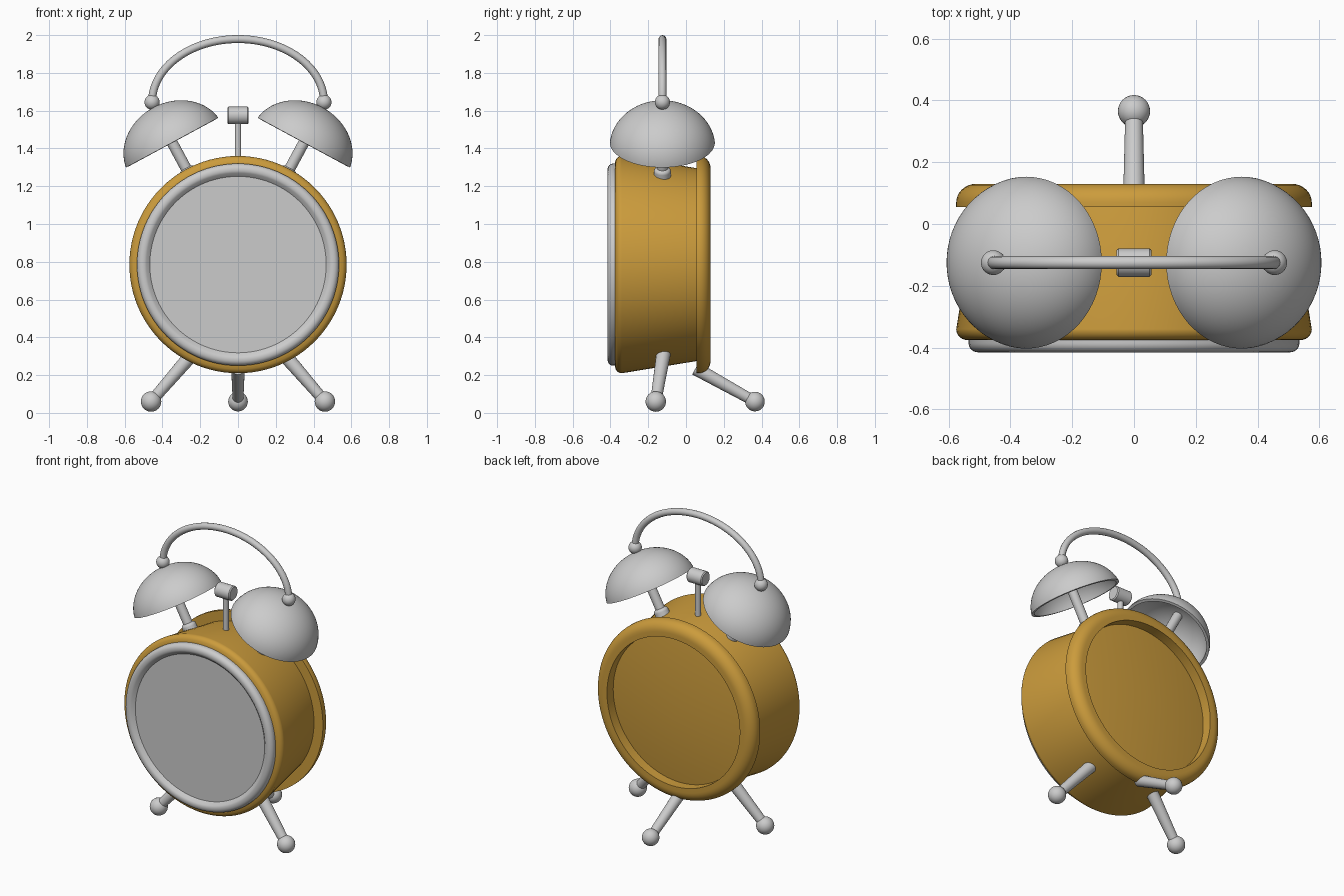
import bpy, bmesh, math
from mathutils import Vector

old = bpy.data.objects.get("Cube")
if old:
    bpy.data.objects.remove(old, do_unlink=True)


def material(name, rgb):
    m = bpy.data.materials.new(name)
    m.use_nodes = True
    m.diffuse_color = (*rgb, 1)
    m.node_tree.nodes["Principled BSDF"].inputs["Base Color"].default_value = (*rgb, 1)
    return m


GOLD = material("golden yellow", (0.6, 0.33, 0.045))
METAL = material("light grey metal", (0.6, 0.6, 0.6))


def lathe(name, profile, origin, axis, mat, sides=64, angle=35):
    """Spin (radius, height) points around an axis that starts at origin."""
    bm = bmesh.new()
    pts = [bm.verts.new((r, 0, h)) for r, h in profile]
    edges = [bm.edges.new(pair) for pair in zip(pts, pts[1:])]
    bmesh.ops.spin(bm, geom=pts + edges, cent=(0, 0, 0), axis=(0, 0, 1),
                   angle=math.tau, steps=sides, use_merge=True)
    bmesh.ops.remove_doubles(bm, verts=bm.verts, dist=1e-5)
    bmesh.ops.recalc_face_normals(bm, faces=bm.faces)
    turn = Vector(axis).to_track_quat("Z", "Y").to_matrix().to_4x4()
    bm.transform(turn)
    mesh = bpy.data.meshes.new(name)
    bm.to_mesh(mesh)
    bm.free()
    ob = bpy.data.objects.new(name, mesh)
    ob.location = origin
    mesh.materials.append(mat)
    bpy.context.collection.objects.link(ob)
    bpy.ops.object.select_all(action="DESELECT")
    ob.select_set(True)
    bpy.context.view_layer.objects.active = ob
    bpy.ops.object.shade_smooth_by_angle(angle=math.radians(angle))
    return ob


def arc(cr, ch, a, b, start, end, n=8):
    """Elliptical arc of (radius, height) points, angles in degrees."""
    steps = [math.radians(start + (end - start) * i / n) for i in range(n + 1)]
    return [(cr + a * math.cos(t), ch + b * math.sin(t)) for t in steps]


def rod(name, p, q, r1, r2, mat=METAL):
    d = Vector(q) - Vector(p)
    return lathe(name, [(0, 0), (r1, 0), (r2, d.length), (0, d.length)], p, d, mat, 32)


def ball(name, p, r):
    return lathe(name, arc(0, 0, r, r, -90, 90, 16), p, (0, 0, 1), METAL, 32)


BACK = (0, 1, 0)
CENTRE = (0, 0, 0.785)
MID = -0.125  # depth of the bells, hammer and handle

# Tapered case with a rounded front edge
lathe("case", [(0, -0.375), (0.545, -0.375)] + arc(0.54, -0.34, 0.035, 0.035, -80, 0)
      + [(0.51, 0.06), (0, 0.06)], CENTRE, BACK, GOLD, 96)

# Back rim around a shallow cone plate
lathe("back_rim", [(0.48, 0.055), (0.575, 0.055)] + arc(0.51, 0.07, 0.065, 0.06, 0, 90)
      + [(0.48, 0.13), (0.48, 0.055)], CENTRE, BACK, GOLD, 96)
lathe("back_plate", [(0.485, 0.065), (0, 0.12)], CENTRE, BACK, GOLD, 96)

# Front bezel and dial
lathe("bezel", [(0.465, -0.37), (0.535, -0.37)] + arc(0.505, -0.385, 0.03, 0.03, 0, -90)
      + [(0.495, -0.415), (0.485, -0.41), (0.465, -0.39), (0.465, -0.37)],
      CENTRE, BACK, METAL, 96)
lathe("dial", [(0, -0.392), (0.468, -0.392), (0.468, -0.37), (0, -0.37)],
      CENTRE, BACK, METAL, 96)

for side, s in (("left", 1), ("right", -1)):
    # Bell on a post that points away from the case centre
    axis = Vector((s * 0.475, 0, 0.88)).normalized()
    hub = Vector((0, MID, 0.785))
    outer = arc(0, -0.03, 0.28, 0.24, 7, 90, 24)
    inner = arc(0, -0.03, 0.262, 0.225, 90, 7, 24)
    lathe(side + "_bell", outer + inner + [outer[0]], hub + axis * 0.735, axis, METAL)
    rod(side + "_bell_post", hub + axis * 0.5, hub + axis * 0.94, 0.029, 0.029)
    lathe(side + "_bell_collar", [(0, 0.5), (0.045, 0.5)]
          + arc(0.025, 0.56, 0.02, 0.02, 0, 90) + [(0, 0.58)], hub, axis, METAL, 32)
    ball(side + "_handle_ball", (s * 0.455, MID, 1.645), 0.04)

    # Front leg
    foot = (s * 0.46, -0.16, 0.06)
    rod(side + "_front_leg", (s * 0.235, -0.118, 0.32), foot, 0.038, 0.029)
    ball(side + "_front_foot", foot, 0.054)

# Back leg
rod("back_leg", (0, 0.05, 0.235), (0, 0.365, 0.06), 0.036, 0.028)
ball("back_foot", (0, 0.365, 0.06), 0.052)

# Hammer between the bells
rod("hammer_rod", (0, MID, 1.3), (0, MID, 1.56), 0.017, 0.017)
lathe("hammer_head", [(0, -0.056), (0.04, -0.056), (0.046, -0.05), (0.046, 0.05),
                      (0.04, 0.056), (0, 0.056)], (0, MID, 1.575), (1, 0, 0), METAL, 32)

# Arched carrying handle
curve = bpy.data.curves.new("handle", "CURVE")
curve.dimensions = "3D"
curve.bevel_depth = 0.021
curve.bevel_resolution = 4
path = arc(0, 1.645, 0.455, 0.334, 0, 180, 48)
spline = curve.splines.new("POLY")
spline.points.add(len(path) - 1)
for point, (x, z) in zip(spline.points, path):
    point.co = (x, MID, z, 1)
spline.use_smooth = True
curve.materials.append(METAL)
bpy.context.collection.objects.link(bpy.data.objects.new("handle", curve))
